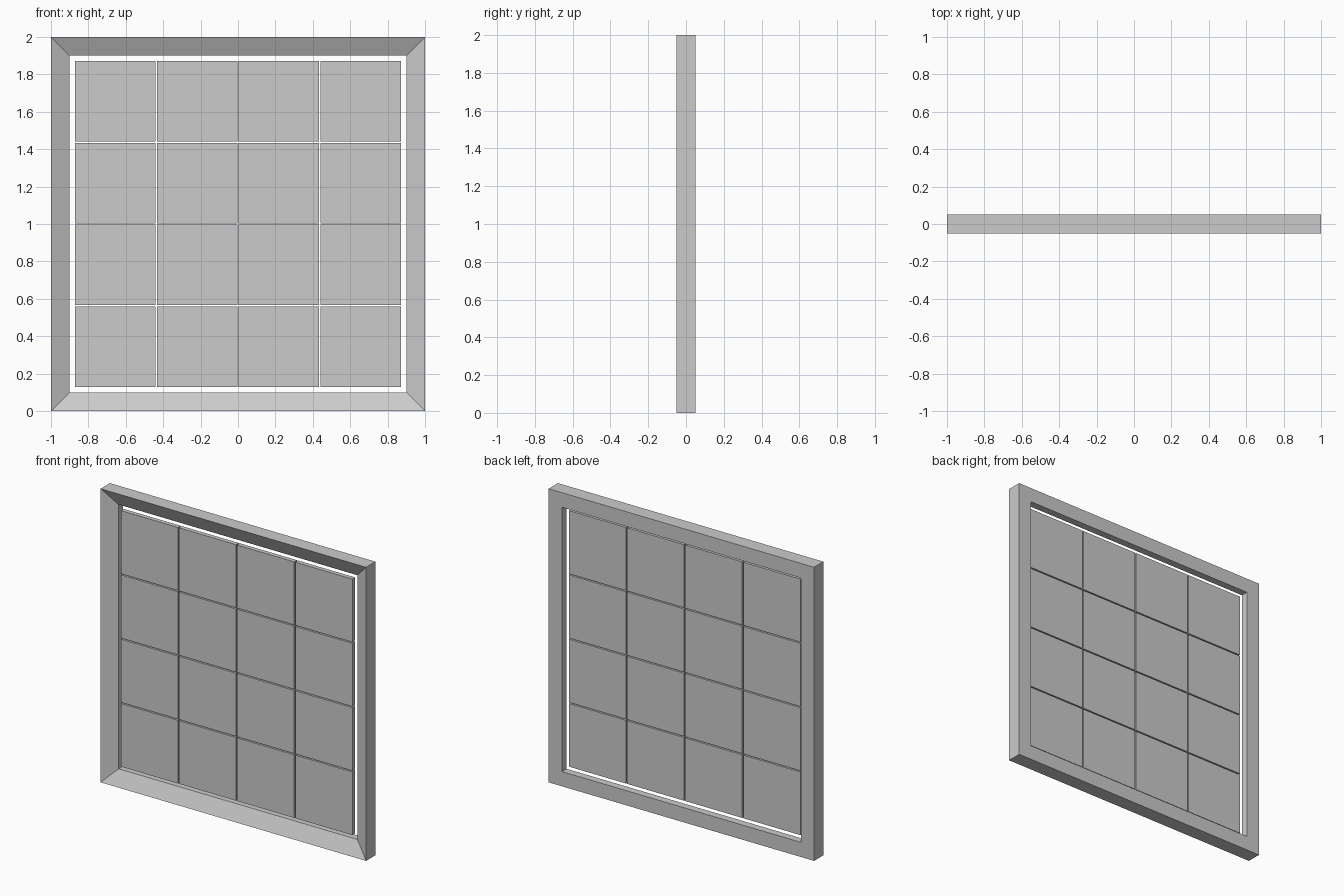
import bpy, bmesh
from mathutils import Matrix, Vector

if "Cube" in bpy.data.objects:
    bpy.data.objects.remove(bpy.data.objects["Cube"])


def finish(bm, name):
    bmesh.ops.recalc_face_normals(bm, faces=bm.faces)
    mesh = bpy.data.meshes.new(name)
    bm.to_mesh(mesh)
    bm.free()
    obj = bpy.data.objects.new(name, mesh)
    bpy.context.collection.objects.link(obj)
    return obj


# Frame: one cross-section (half-width, y) swept round a square with mitred corners
profile = [(1.0, -0.05), (0.9, 0.0), (0.9, 0.05), (1.0, 0.05)]
corners = [(-1, -1), (1, -1), (1, 1), (-1, 1)]
bm = bmesh.new()
rings = [[bm.verts.new((sx * r, y, 1 + sz * r)) for r, y in profile]
         for sx, sz in corners]
for i in range(4):
    a, b = rings[i], rings[(i + 1) % 4]
    for j in range(4):
        k = (j + 1) % 4
        bm.faces.new((a[j], b[j], b[k], a[k]))
finish(bm, "window_frame")

# Panes: 4 x 4 grid of thin square slabs with narrow gaps
PITCH, SIZE, THICK = 0.438, 0.43, 0.03
for row in range(4):
    for col in range(4):
        bm = bmesh.new()
        bmesh.ops.create_cube(bm, size=1)
        bmesh.ops.scale(bm, vec=Vector((SIZE, THICK, SIZE)), verts=bm.verts)
        pane = finish(bm, f"pane_{row}_{col}")
        pane.matrix_world = Matrix.Translation(
            ((col - 1.5) * PITCH, 0, 1 + (row - 1.5) * PITCH))
